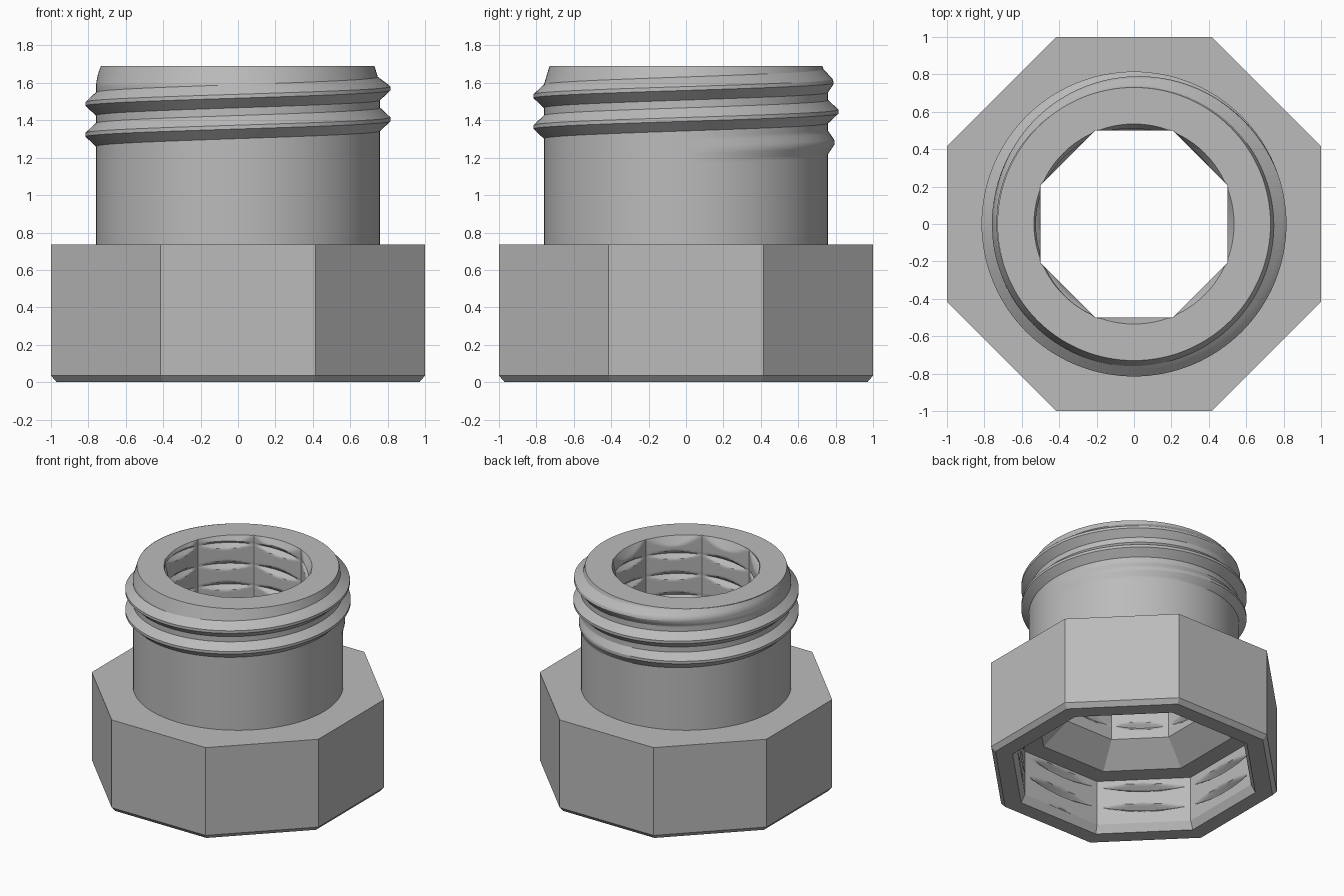
import bpy, bmesh, math

cube = bpy.data.objects.get("Cube")
if cube:
    bpy.data.objects.remove(cube, do_unlink=True)

SIDES = 128          # segments of the round surfaces
ROWS = 16            # mesh rows per thread turn
PITCH = 0.165        # rise of the thread per turn
CREST = 1.57         # height of a thread crest at +x
SHOULDER, TOP = 0.735, 1.69
LEDGE, BORE_START = 0.42, 0.58
SOCKET, BORE = 0.82, 0.50       # distances from axis to the octagon flats

grey = bpy.data.materials.new("plain_grey")
grey.use_nodes = True
grey.diffuse_color = (0.5, 0.5, 0.5, 1)
grey.node_tree.nodes["Principled BSDF"].inputs["Base Color"].default_value = grey.diffuse_color


def octagon(flat, angle):
    """Radius of an octagon at an angle."""
    step = math.pi / 4
    return flat / math.cos((angle + step / 2) % step - step / 2)


def clamp(v, lo=0.0, hi=1.0):
    return max(lo, min(hi, v))


def angles(n):
    return [math.pi / 8 + math.tau * i / n for i in range(n)]


def loft(bm, rings, n):
    """Skin rings of (radius function, height)."""
    loops = [[bm.verts.new((r(a) * math.cos(a), r(a) * math.sin(a), z)) for a in angles(n)]
             for r, z in rings]
    for low, high in zip(loops, loops[1:]):
        for i in range(n):
            k = (i + 1) % n
            bm.faces.new((low[i], low[k], high[k], high[i]))


def octagon_loft(bm, profile):
    loft(bm, [(lambda a, f=flat: octagon(f, a), z) for flat, z in profile], 8)


def helical_wall(bm, radius, low, high, inside=False):
    """Wall whose rows follow the thread; radius(angle, z, offset, turn)."""
    first = math.floor((low - CREST) / PITCH - 3) * ROWS
    last = math.ceil((high - CREST) / PITCH + 2) * ROWS
    cols = []
    for a in angles(SIDES):
        col = []
        for j in range(first, last + 1):
            z = clamp(CREST + PITCH * (j / ROWS + a / math.tau), low, high)
            w = (z - CREST) / PITCH - a / math.tau
            r = radius(a, z, abs(w - round(w)), round(w) + a / math.tau)
            col.append(bm.verts.new((r * math.cos(a), r * math.sin(a), z)))
        cols.append(col)
    for i in range(SIDES):
        shift = ROWS if i == SIDES - 1 else 0
        here, there = cols[i], cols[(i + 1) % SIDES]
        for j in range(last - first - shift):
            quad = [here[j], there[j + shift], there[j + shift + 1], here[j + 1]]
            # rows flattened against an end are skipped
            if max(v.co.z for v in quad) - min(v.co.z for v in quad) > 1e-6:
                bm.faces.new(quad[::-1] if inside else quad)


def finish(bm, name):
    bmesh.ops.remove_doubles(bm, verts=bm.verts, dist=1e-5)
    bmesh.ops.delete(bm, geom=[v for v in bm.verts if not v.link_faces], context='VERTS')
    mesh = bpy.data.meshes.new(name)
    bm.to_mesh(mesh)
    bm.free()
    mesh.materials.append(grey)
    obj = bpy.data.objects.new(name, mesh)
    bpy.context.collection.objects.link(obj)
    bpy.ops.object.select_all(action='DESELECT')
    obj.select_set(True)
    bpy.context.view_layer.objects.active = obj
    bpy.ops.object.shade_smooth_by_angle(angle=math.radians(28))


# Outer thread fades in at the bottom and out at the top
def neck_radius(a, z, offset, turn):
    body = 0.76 - 0.03 * clamp((z - 1.59) / 0.1)
    ridge = clamp((0.375 - offset) / 0.3125)
    fade = clamp((turn + 2) / 0.4) * clamp((0.55 - turn) / 0.5)
    return body + 0.055 * ridge * fade


# Round thread grooves that break through the flats of the octagonal holes
def bore_radius(a, z, offset, turn):
    groove = min(0.535 - offset * PITCH, BORE + z - BORE_START)
    countersink = 0.535 - 0.5 * (TOP - z)
    return max(octagon(BORE, a), groove, countersink)


def socket_radius(a, z, offset, turn):
    groove = min(0.87 - offset * PITCH * 1.4, SOCKET + z - 0.06, SOCKET + LEDGE - z)
    return max(octagon(SOCKET, a), groove)


# Octagonal base with chamfered rim
bm = bmesh.new()
octagon_loft(bm, [(SOCKET, 0.06), (0.85, 0), (0.97, 0), (1, 0.035), (1, SHOULDER), (0.6, SHOULDER)])
finish(bm, "octagon_base")

# Neck with outer thread and flat top rim
bm = bmesh.new()
helical_wall(bm, neck_radius, SHOULDER, TOP)
loft(bm, [(lambda a: 0.73, TOP), (lambda a: max(0.535, octagon(BORE, a)), TOP)], SIDES)
finish(bm, "threaded_neck")

# Octagonal bore through the neck
bm = bmesh.new()
helical_wall(bm, bore_radius, BORE_START, TOP, inside=True)
finish(bm, "neck_bore")

# Wide socket in the base and its sloped ceiling
bm = bmesh.new()
helical_wall(bm, socket_radius, 0.06, LEDGE, inside=True)
octagon_loft(bm, [(BORE, BORE_START), (0.68, LEDGE), (SOCKET, LEDGE)])
finish(bm, "base_socket")
